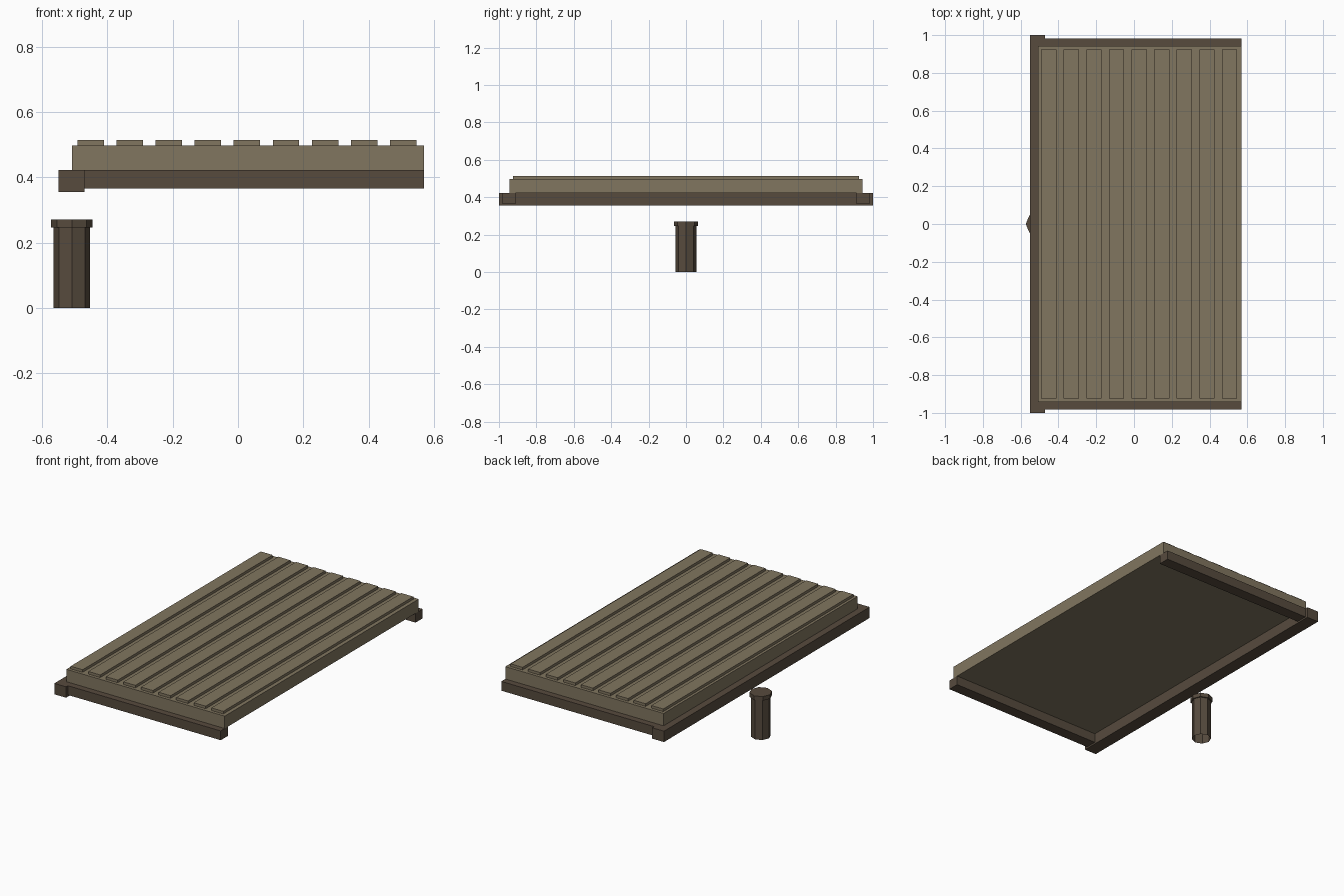
import bpy, bmesh
from mathutils import Matrix

if "Cube" in bpy.data.objects:
    bpy.data.objects.remove(bpy.data.objects["Cube"])


def material(name, rgb):
    m = bpy.data.materials.new(name)
    m.diffuse_color = (*rgb, 1)
    m.use_nodes = True
    m.node_tree.nodes["Principled BSDF"].inputs["Base Color"].default_value = m.diffuse_color
    return m


LIGHT = material("pale_wood", (0.22, 0.18, 0.115))
DARK = material("dark_wood", (0.095, 0.07, 0.048))


def finish(bm, name, mat):
    me = bpy.data.meshes.new(name)
    bm.to_mesh(me)
    bm.free()
    ob = bpy.data.objects.new(name, me)
    me.materials.append(mat)
    bpy.context.collection.objects.link(ob)
    return ob


def box(name, x, y, z, mat):
    bm = bmesh.new()
    bmesh.ops.create_cube(bm, size=1)
    for v in bm.verts:
        v.co = [(a + b) / 2 + c * (b - a) for c, (a, b) in zip(v.co, (x, y, z))]
    return finish(bm, name, mat)


def octagon(name, x, radius, z0, z1, mat, open_bottom=False):
    bm = bmesh.new()
    bmesh.ops.create_cone(bm, cap_ends=True, segments=8, radius1=radius,
                          radius2=radius, depth=z1 - z0,
                          matrix=Matrix.Translation((x, 0, (z0 + z1) / 2)))
    if open_bottom:
        bm.normal_update()
        bottom = [f for f in bm.faces if f.normal.z < -0.9]
        bmesh.ops.delete(bm, geom=bottom, context='FACES_ONLY')
    return finish(bm, name, mat)


# deck slab and raised slats
box("deck", (-0.508, 0.57), (-0.943, 0.943), (0.422, 0.498), LIGHT)
for i in range(9):
    x = -0.492 + i * 0.1197
    box(f"slat_{i + 1}", (x, x + 0.081), (-0.924, 0.924), (0.498, 0.514), LIGHT)

# side rails and the cross beam along the left edge
for side, y in (("front", (-0.982, -0.912)), ("back", (0.912, 0.982))):
    box(f"{side}_rail", (-0.47, 0.57), y, (0.365, 0.422), DARK)
box("cross_beam", (-0.55, -0.47), (-1, 1), (0.355, 0.422), DARK)

# separate post with a wider cap
octagon("post", -0.509, 0.056, 0, 0.246, DARK, open_bottom=True)
octagon("post_cap", -0.509, 0.064, 0.246, 0.271, DARK)
